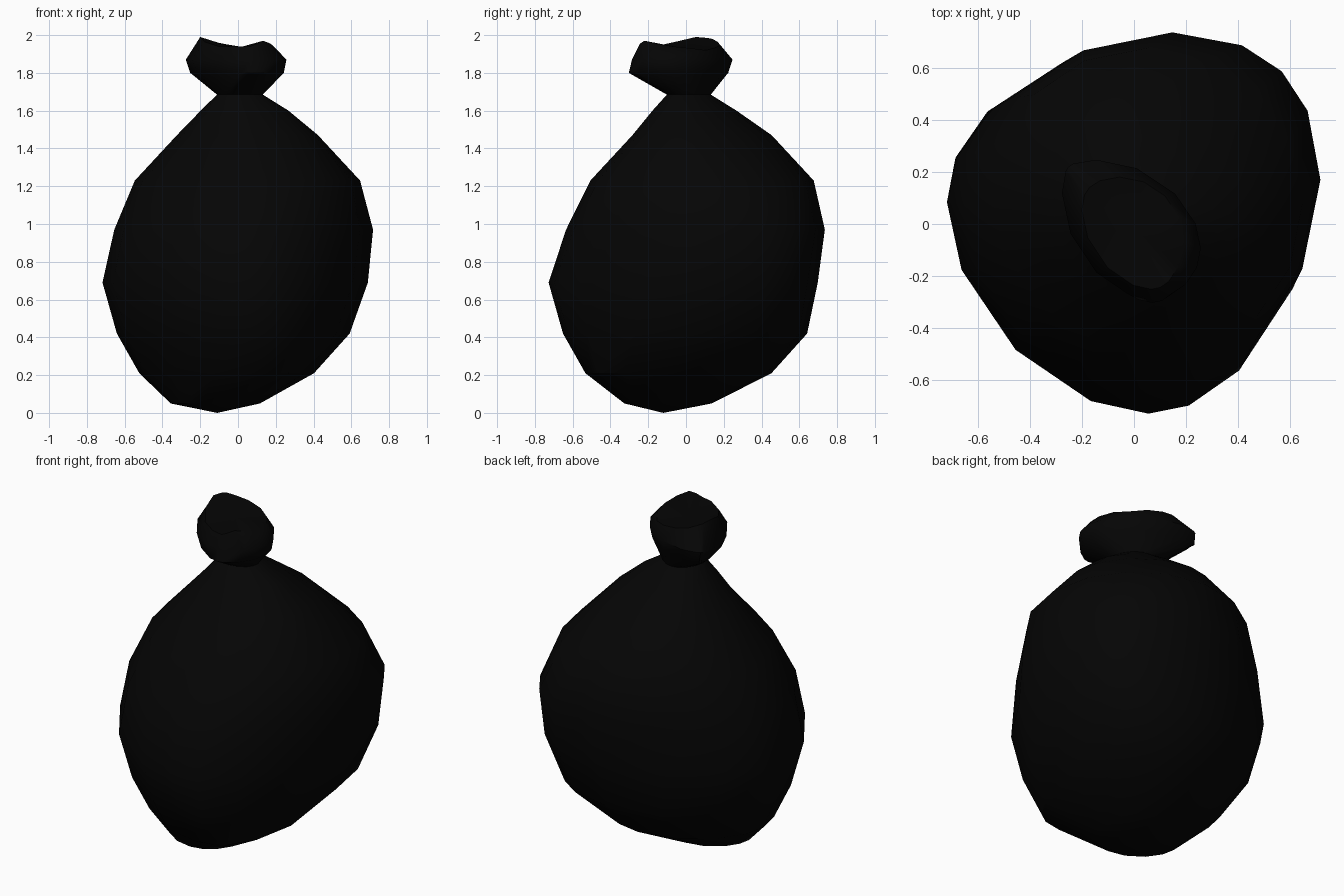
import bpy, bmesh
from math import sin, cos, pi

if "Cube" in bpy.data.objects:
    bpy.data.objects.remove(bpy.data.objects["Cube"])

SIDES = 16
HARMONICS = (1, 2, 3)

mat = bpy.data.materials.new("black_plastic")
mat.diffuse_color = (0.0015, 0.0015, 0.0015, 1)
mat.use_nodes = True
mat.node_tree.nodes["Principled BSDF"].inputs["Base Color"].default_value = mat.diffuse_color


def ring(h, z):
    """Cross-section from its reach in 8 directions (+x, then every 45 degrees)."""
    a = [sum(h[i] * cos(k * i * pi / 4) for i in range(8)) / 4 for k in range(4)]
    b = [sum(h[i] * sin(k * i * pi / 4) for i in range(8)) / 4 for k in range(4)]
    pts = []
    for s in range(SIDES):
        t = 2 * pi * s / SIDES
        r = a[0] / 2 + sum(a[k] * cos(k * t) + b[k] * sin(k * t) for k in HARMONICS)
        d = sum(k * (b[k] * cos(k * t) - a[k] * sin(k * t)) for k in HARMONICS)
        if isinstance(z, list):
            q = s * 8 / SIDES
            i, f = int(q), q % 1
            height = z[i] * (1 - f) + z[(i + 1) % 8] * f
        else:
            height = z
        pts.append((r * cos(t) - d * sin(t), r * sin(t) + d * cos(t), height))
    return pts


def loft(name, levels, bottom=None, top=None, sharp=0.6):
    bm = bmesh.new()
    rows = [[bm.verts.new(p) for p in ring(h, z)] for z, h in levels]
    for lo, hi in zip(rows, rows[1:]):
        for i in range(SIDES):
            j = (i + 1) % SIDES
            bm.faces.new((lo[i], lo[j], hi[j], hi[i]))
    for tip, row in ((bottom, rows[0]), (top, rows[-1])):
        if tip:
            c = bm.verts.new(tip)
            for i in range(SIDES):
                bm.faces.new((row[i], row[(i + 1) % SIDES], c))
    bmesh.ops.recalc_face_normals(bm, faces=bm.faces)
    me = bpy.data.meshes.new(name)
    bm.to_mesh(me)
    bm.free()
    ob = bpy.data.objects.new(name, me)
    bpy.context.collection.objects.link(ob)
    me.materials.append(mat)
    bpy.ops.object.select_all(action='DESELECT')
    ob.select_set(True)
    bpy.context.view_layer.objects.active = ob
    bpy.ops.object.shade_smooth_by_angle(angle=sharp)
    return ob


# Sagging, lopsided sack, gathered at the neck
neck = (1.685, [.13, .13, .13, .12, .11, .11, .10, .12])
loft("bag_body", [
    (0.05, [.12, .09, .14, .24, .36, .37, .33, .22]),
    (0.21, [.42, .41, .47, .46, .54, .47, .55, .50]),
    (0.42, [.61, .66, .66, .62, .66, .57, .67, .60]),
    (0.69, [.68, .79, .69, .71, .71, .67, .72, .69]),
    (0.97, [.70, .83, .72, .69, .64, .62, .62, .66]),
    (1.23, [.63, .71, .66, .64, .53, .49, .49, .60]),
    (1.47, [.41, .44, .44, .44, .31, .28, .27, .38]),
    (1.60, [.26, .26, .26, .27, .19, .18, .17, .23]),
    neck], bottom=(-.11, -.12, 0))

# Flared tuft above the tie, with an uneven rim and a dipped top
loft("tied_top", [
    neck,
    (1.80, [.24, .18, .22, .33, .25, .22, .30, .30]),
    (1.87, [.26, .19, .25, .33, .28, .23, .29, .30]),
    ([1.94, 1.92, 1.95, 1.98, 1.99, 1.94, 1.94, 1.97],
     [.19, .16, .18, .22, .20, .19, .25, .25])],
    top=(-.01, -.01, 1.93), sharp=0.9)
